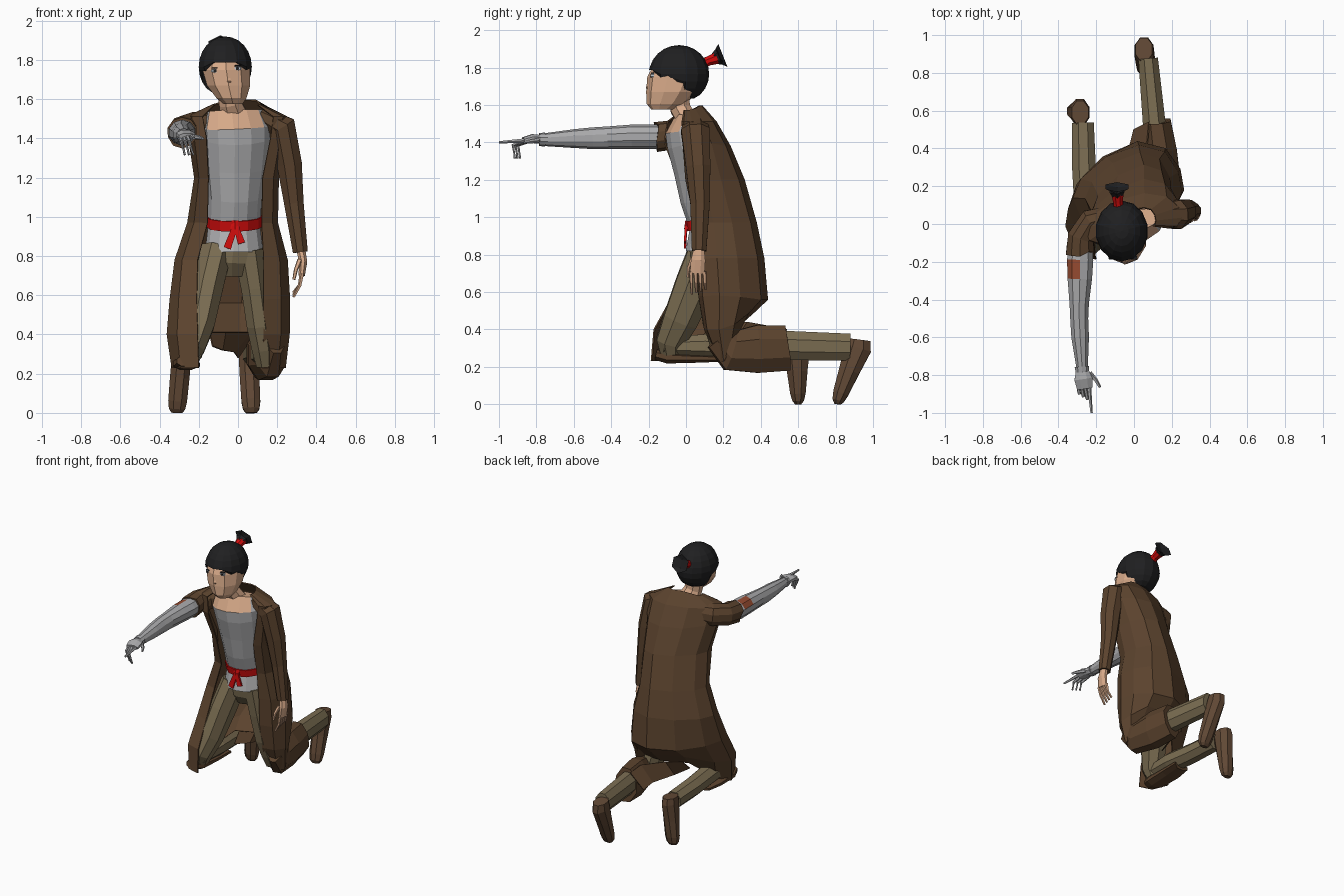
import bpy, bmesh, math, random
from mathutils import Vector
random.seed(4)


def material(name, r, g, b):
    m = bpy.data.materials.new(name)
    m.diffuse_color = (r, g, b, 1)
    return m


SKIN = material("skin", .68, .40, .25)
COAT = material("coat brown", .105, .056, .027)
PANTS = material("olive cloth", .20, .155, .085)
BOOT = material("boot leather", .12, .066, .036)
SHIRT = material("shirt grey", .45, .45, .46)
METAL = material("arm grey", .40, .40, .41)
HAIR = material("hair black", .014, .014, .015)
RED = material("sash red", .65, .004, .004)
RUST = material("rust patch", .30, .07, .03)
EYE = material("eye grey", .5, .56, .62)


def finish(name, bm, *mats):
    bmesh.ops.recalc_face_normals(bm, faces=bm.faces)
    me = bpy.data.meshes.new(name)
    bm.to_mesh(me)
    bm.free()
    for m in mats:
        me.materials.append(m)
    ob = bpy.data.objects.new(name, me)
    bpy.context.collection.objects.link(ob)
    return ob


def tube(name, rings, mat, n=8, up=(0, 0, 1), ragged=0, rule=None, second=None, level=False):
    """Loft elliptical rings (x, y, z, width radius, depth radius) along a path; level keeps rings horizontal."""
    bm = bmesh.new()
    pts = [Vector(r[:3]) for r in rings]
    loops = []
    for i, r in enumerate(rings):
        t = (pts[min(i + 1, len(pts) - 1)] - pts[max(i - 1, 0)]).normalized()
        if level:
            t = Vector((0, 0, 1))
        u = t.cross(Vector(up)).normalized()
        v = u.cross(t)
        loop = []
        for k in range(n):
            a = 2 * math.pi * (k + .5) / n
            p = pts[i] + u * r[3] * math.cos(a) + v * r[4] * math.sin(a)
            if ragged and i == len(rings) - 1:
                p += t * random.uniform(-ragged, ragged)
            loop.append(bm.verts.new(p))
        loops.append(loop)
    for a, b in zip(loops, loops[1:]):
        for k in range(n):
            j = (k + 1) % n
            bm.faces.new((a[k], a[j], b[j], b[k]))
    bm.faces.new(loops[0])
    bm.faces.new(loops[-1])
    if rule:
        for f in bm.faces:
            f.material_index = int(rule(f.calc_center_median()))
    return finish(name, bm, mat, *([second] if second else []))


YUP = (0, 1, 0)
TWIST = (-.27, .96, 0)   # shoulders are turned, right one forward

# Shirt, with bare skin above the neckline
tube("shirt", [(-.02, .13, .82, .15, .13), (-.02, .13, .95, .135, .11), (-.015, .09, 1.1, .138, .12),
     (-.01, .06, 1.25, .158, .122), (-.005, .02, 1.4, .172, .12), (-.005, .0, 1.455, .175, .105),
     (-.01, .01, 1.54, .15, .06)], SHIRT, 12, TWIST,
     rule=lambda c: c.z > 1.46 and abs(c.x) < .13, second=SKIN)
tube("neck", [(-.015, .02, 1.44, .10, .08), (-.02, .01, 1.51, .08, .06), (-.04, -.03, 1.58, .062, .058),
     (-.05, -.04, 1.66, .065, .06)], SKIN, 8, YUP)

# Sash with knot and two hanging ends
tube("sash", [(-.018, .13, .948, .143, .125), (-.018, .12, 1.0, .145, .125)], RED, 12, TWIST)
tube("sash_knot", [(-.015, .012, .98, .022, .016), (-.015, .008, .935, .027, .018)], RED, 6, YUP)
tube("sash_end_a", [(-.015, .0, .95, .02, .01), (-.055, -.005, .84, .027, .008)], RED, 4, YUP)
tube("sash_end_b", [(-.01, .0, .95, .018, .01), (.018, -.005, .865, .027, .008)], RED, 4, YUP)

# Head, nose and eyes
tube("face", [(-.025, -.125, 1.575, .05, .06), (-.033, -.105, 1.605, .08, .105), (-.048, -.075, 1.67, .116, .138),
     (-.06, -.05, 1.75, .127, .157), (-.065, -.045, 1.82, .105, .125), (-.065, -.04, 1.87, .06, .07)],
     SKIN, 10, YUP, level=True)
tube("nose", [(-.053, -.19, 1.74, .006, .008), (-.047, -.2, 1.69, .015, .016), (-.046, -.197, 1.68, .01, .01)],
     SKIN, 5, YUP)
for side, x, z in (("right", -.118, 1.745), ("left", -.002, 1.757)):
    tube(side + "_eye", [(x, -.17, z, .022, .013), (x, -.187, z, .018, .01)], EYE, 6)
    tube(side + "_pupil", [(x, -.18, z, .01, .01), (x, -.189, z, .009, .009)], HAIR, 6)
    tube(side + "_lash", [(x, -.17, z + .014, .024, .004), (x, -.188, z + .013, .02, .003)], HAIR, 4)

# Hair cap: sphere flattened against the hairline
bm = bmesh.new()
bmesh.ops.create_uvsphere(bm, u_segments=14, v_segments=12, radius=1)
for v in bm.verts:
    x, y, z = -.065 + v.co.x * .139, -.037 + v.co.y * .161, 1.765 + v.co.z * .155
    line = 1.787 if y < -.15 else 1.745 if y < -.03 else 1.635
    v.co = (x, y, max(z, line))
finish("hair_cap", bm, HAIR)
tube("hair_tie", [(-.08, .07, 1.81, .03, .03), (-.085, .12, 1.835, .027, .027), (-.088, .165, 1.85, .036, .034)], RED, 8)
tube("hair_tail", [(-.088, .14, 1.842, .024, .024), (-.09, .175, 1.858, .045, .045), (-.09, .197, 1.865, .07, .066),
     (-.09, .17, 1.856, .01, .01)], HAIR, 6)

# Long open coat: front z, back z, left edge x y, right edge x y, min x, max x, back y
bm = bmesh.new()
rows = []
for zf, zb, lx, ly, rx, ry, x0, x1, yb in [
        (1.57, 1.595, -.12, -.02, .10, -.01, -.13, .115, .085),
        (1.51, 1.51, -.18, -.10, .18, -.02, -.26, .25, .16),
        (1.40, 1.38, -.16, -.115, .165, -.015, -.25, .235, .235),
        (1.20, 1.20, -.15, -.04, .125, .0, -.22, .205, .31),
        (.97, .97, -.155, .03, .12, .05, -.255, .20, .375),
        (.78, .78, -.205, .02, .13, .06, -.32, .25, .415),
        (.58, .56, -.21, -.07, .13, .07, -.345, .262, .435),
        (.40, .49, -.205, -.17, .13, .10, -.36, .26, .36),
        (.23, .41, -.20, -.185, .12, .175, -.335, .24, .27)]:
    xm, dl, dr = (x0 + x1) / 2 + .06, yb - ly, yb - ry
    row = [(lx, ly, zf), ((lx + 2 * x0) / 3, ly + .06 * dl, zf), (x0, ly + .3 * dl, zf),
           (x0 + .12 * (xm - x0), ly + .55 * dl, zf * .7 + zb * .3), (x0 + .5 * (xm - x0), ly + .84 * dl, zb), (xm, yb, zb),
           (x1 + .4 * (xm - x1), yb - .1 * dr, zb), (x1 + .08 * (xm - x1), ry + .6 * dr, zf * .7 + zb * .3),
           (x1, ry + .3 * dr, zf), ((rx + 2 * x1) / 3, ry + .06 * dr, zf), (rx, ry, zf)]
    rows.append(row)
# Loose hem hanging between the legs
hem = [[(-.15, .25, .43), (-.06, .33, .44), (.07, .43, .42), (.08, .54, .40)],
       [(-.13, .14, .34), (-.08, .25, .32), (-.02, .42, .31), (.0, .50, .28)]]
for grid in (rows, hem):
    verts = [[bm.verts.new(p) for p in row] for row in grid]
    for a, b in zip(verts, verts[1:]):
        for k in range(len(a) - 1):
            bm.faces.new((a[k], a[k + 1], b[k + 1], b[k]))
coat = finish("coat_body", bm, COAT)
mod = coat.modifiers.new("thickness", 'SOLIDIFY')
mod.thickness, mod.offset = .008, 0

# Coat skirts folded round the lower legs
tube("coat_skirt_left", [(.185, .18, .36, .05, .09), (.17, .24, .29, .08, .12), (.14, .38, .295, .095, .138),
     (.118, .54, .30, .083, .13)], COAT, 8, ragged=.012)
tube("coat_skirt_right", [(-.27, -.16, .265, .045, .03), (-.268, -.10, .25, .07, .035), (-.265, .06, .245, .075, .025),
     (-.255, .19, .245, .065, .02)], COAT, 8, ragged=.02)

# Sleeves
tube("sleeve_left", [(.11, .05, 1.52, .05, .06), (.225, .05, 1.46, .076, .082), (.262, .065, 1.27, .069, .071),
     (.285, .075, 1.07, .054, .056), (.318, .07, .82, .041, .042)], COAT, 8, YUP)
tube("sleeve_right", [(-.12, .04, 1.46, .06, .07), (-.225, .01, 1.455, .075, .08), (-.28, -.07, 1.44, .075, .078),
     (-.285, -.15, 1.43, .078, .08)], COAT, 10, ragged=.022)

# Grey right arm with a patch on the upper outside
tube("arm_right", [(-.28, -.08, 1.43, .062, .062), (-.285, -.19, 1.43, .073, .066), (-.287, -.29, 1.43, .068, .065),
     (-.29, -.42, 1.425, .054, .06), (-.29, -.5, 1.422, .05, .058), (-.285, -.6, 1.42, .049, .05),
     (-.276, -.74, 1.415, .034, .036), (-.275, -.78, 1.415, .03, .03)], METAL, 10,
     rule=lambda c: -.29 < c.y < -.19 and c.z > 1.455 and c.x < -.29, second=RUST)
tube("wrist_cuff", [(-.276, -.755, 1.415, .04, .038), (-.274, -.785, 1.415, .036, .034)], METAL, 10)
tube("palm_right", [(-.275, -.77, 1.415, .034, .025), (-.268, -.82, 1.42, .052, .026), (-.26, -.87, 1.41, .045, .018)],
     METAL, 8)


def finger(name, pts, mat, r, up=(0, 0, 1)):
    tube(name, [(*p, r * (1 - .22 * i), r * (1 - .22 * i)) for i, p in enumerate(pts)], mat, 5, up)


finger("pointing_finger", [(-.238, -.86, 1.41), (-.232, -.93, 1.405), (-.225, -1.0, 1.4)], METAL, .012)
finger("thumb_right", [(-.235, -.79, 1.41), (-.2, -.83, 1.405), (-.18, -.865, 1.4)], METAL, .014)
for i in range(3):
    x, y = -.258 - .021 * i, .014 * i
    finger("curled_finger_%d" % (i + 1), [(x, y - .86, 1.41), (x + .01, y - .925, 1.385), (x + .03, y - .915, 1.315)],
           METAL, .012)

# Bare left hand
tube("palm_left", [(.32, .07, .84, .024, .028), (.332, .065, .77, .023, .042), (.325, .06, .70, .017, .042)], SKIN, 8, YUP)
finger("thumb_left", [(.315, .035, .78), (.295, .015, .73), (.285, .01, .68)], SKIN, .014, (1, 0, 0))
for i in range(4):
    y = .026 + .024 * i
    finger("finger_left_%d" % (i + 1), [(.326, y, .71), (.315, y + .003, .65), (.283, y + .006, .59 + .008 * i)],
           SKIN, .0125, YUP)

# Trousers: pelvis, thighs and shins
tube("pelvis", [(-.03, .16, .70, .09, .09), (-.03, .155, .78, .155, .13), (-.02, .14, .86, .145, .125)], PANTS, 10, YUP)
tube("thigh_right", [(-.11, .12, .83, .085, .11), (-.155, .05, .64, .085, .115), (-.195, -.03, .45, .08, .10),
     (-.235, -.085, .33, .07, .08), (-.245, -.08, .27, .05, .06)], PANTS, 8, YUP)
tube("thigh_left", [(.055, .15, .83, .085, .12), (.085, .16, .64, .075, .11), (.11, .18, .45, .072, .10),
     (.13, .21, .33, .065, .09), (.14, .22, .24, .05, .06)], PANTS, 8, YUP)
tube("shin_right", [(-.245, -.12, .31, .06, .05), (-.25, .1, .31, .072, .07), (-.265, .3, .30, .068, .068),
     (-.27, .535, .29, .062, .065)], PANTS, 8)
tube("shin_left", [(.14, .2, .30, .065, .075), (.11, .5, .315, .066, .085), (.075, .875, .305, .056, .078)], PANTS, 8)

# Boots standing on the toes
for side, hx, hy, tx, ty in (("right", -.285, .59, -.312, .60), ("left", .052, .925, .068, .81)):
    tube("boot_" + side, [(hx + (tx - hx) * t, hy + (ty - hy) * t, z, w, d) for t, z, w, d in
         ((0, .345, .048, .066), (.05, .30, .054, .078), (.45, .18, .054, .06), (.85, .06, .052, .045),
          (.97, .02, .045, .034), (1, .0, .03, .018))], BOOT, 8, YUP)
